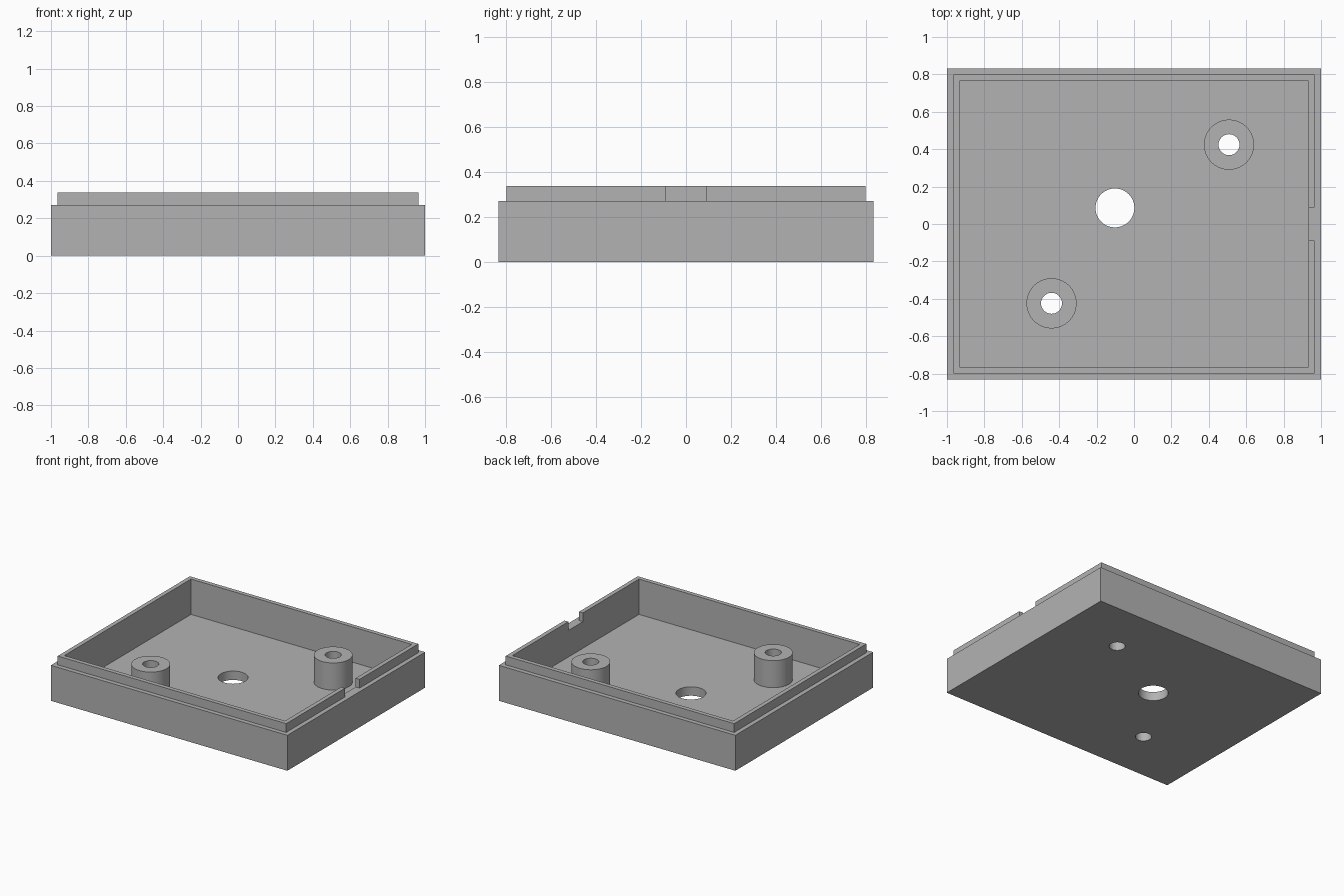
import bpy
import bmesh
from mathutils import Matrix

cube = bpy.data.objects.get("Cube")
if cube:
    bpy.data.objects.remove(cube, do_unlink=True)

# Main dimensions
HALF_X, HALF_Y = 1.0, 0.832
STEP, WALL = 0.034, 0.067
FLOOR, LEDGE, TOP = 0.068, 0.271, 0.338
POST_TOP = 0.275
POSTS = {"back_left_post": (0.508, 0.424), "front_right_post": (-0.441, -0.424)}
POST_RADIUS, SCREW_RADIUS = 0.134, 0.056
CABLE_HOLE, CABLE_RADIUS = (-0.102, 0.086), 0.104
NOTCH_HALF = 0.088

grey = bpy.data.materials.new("plain grey")
grey.use_nodes = True
colour = (0.45, 0.45, 0.45, 1)
grey.diffuse_color = colour
grey.node_tree.nodes["Principled BSDF"].inputs["Base Color"].default_value = colour


def finish(name, bm):
    mesh = bpy.data.meshes.new(name)
    bm.to_mesh(mesh)
    bm.free()
    mesh.materials.append(grey)
    obj = bpy.data.objects.new(name, mesh)
    bpy.context.collection.objects.link(obj)
    return obj


def box(name, x0, x1, y0, y1, z0, z1):
    bm = bmesh.new()
    size = Matrix.Diagonal((x1 - x0, y1 - y0, z1 - z0, 1))
    middle = Matrix.Translation(((x0 + x1) / 2, (y0 + y1) / 2, (z0 + z1) / 2))
    bmesh.ops.create_cube(bm, size=1, matrix=middle @ size)
    return finish(name, bm)


def inset_box(name, inset, z0, z1):
    x, y = HALF_X - inset, HALF_Y - inset
    return box(name, -x, x, -y, y, z0, z1)


def cylinder(name, centre, radius, z0, z1):
    bm = bmesh.new()
    bmesh.ops.create_cone(bm, cap_ends=True, segments=64, radius1=radius,
                          radius2=radius, depth=z1 - z0,
                          matrix=Matrix.Translation((*centre, (z0 + z1) / 2)))
    return finish(name, bm)


def combine(target, tool, operation):
    """Apply a boolean and discard its tool."""
    mod = target.modifiers.new("boolean", "BOOLEAN")
    mod.operation, mod.object, mod.solver = operation, tool, "EXACT"
    bpy.context.view_layer.objects.active = target
    bpy.ops.object.modifier_apply(modifier=mod.name)
    bpy.data.objects.remove(tool, do_unlink=True)


def smooth(obj):
    bpy.ops.object.select_all(action="DESELECT")
    obj.select_set(True)
    bpy.context.view_layer.objects.active = obj
    bpy.ops.object.shade_smooth_by_angle()


# Tray with a stepped lip, hollowed out
tray = inset_box("tray", 0, 0, LEDGE)
combine(tray, inset_box("lip", STEP, FLOOR / 2, TOP), "UNION")
combine(tray, inset_box("cavity", WALL, FLOOR, 1), "DIFFERENCE")

# Notch through the lip on the left wall
combine(tray, box("notch", HALF_X - 2 * WALL, HALF_X + WALL,
                  -NOTCH_HALF, NOTCH_HALF, LEDGE, 1), "DIFFERENCE")

# Large hole in the floor
combine(tray, cylinder("cable_hole", CABLE_HOLE, CABLE_RADIUS, -1, 1), "DIFFERENCE")

# Hollow posts, with their bores carried through the floor
for name, centre in POSTS.items():
    combine(tray, cylinder("bore", centre, SCREW_RADIUS, -1, 1), "DIFFERENCE")
    post = cylinder(name, centre, POST_RADIUS, FLOOR, POST_TOP)
    combine(post, cylinder("bore", centre, SCREW_RADIUS, -1, 1), "DIFFERENCE")
    smooth(post)
smooth(tray)
